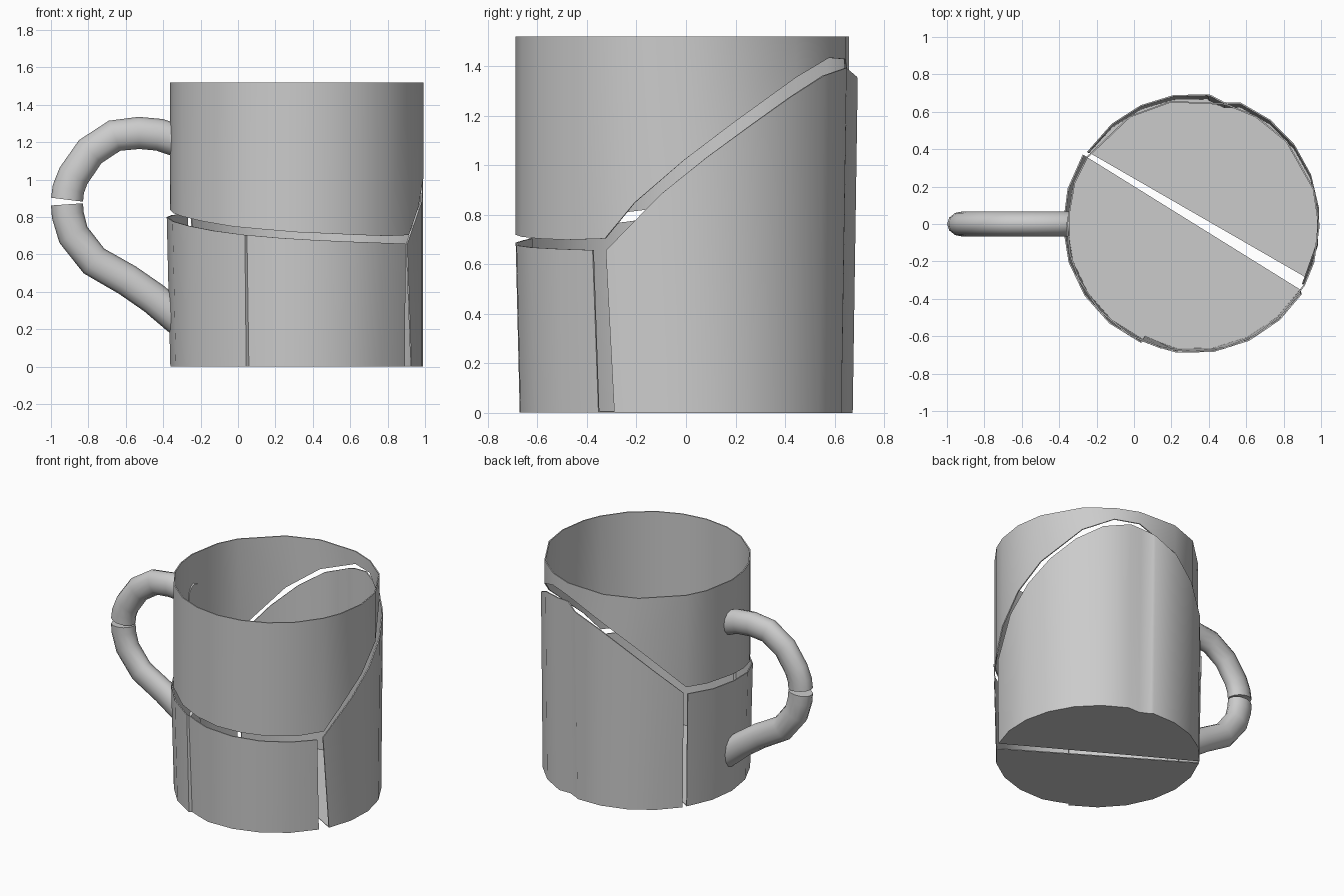
import bpy, bmesh, math
from mathutils import Vector

if "Cube" in bpy.data.objects:
    bpy.data.objects.remove(bpy.data.objects["Cube"])

CX = 0.315          # mug axis
TOP = 1.52
GAP = 0.019         # half height of the crack

# crack height around the wall: (angle in degrees, z)
CRACK = [(-28, .685), (-17, .83), (0, 1.0), (17, 1.15), (42, 1.335), (60, 1.415), (75, 1.41),
         (100, 1.29), (120, 1.13), (147, .84), (180, .82), (205, .785), (240, .73),
         (270, .70), (300, .685), (332, .675)]


def crack(a):
    for (a0, z0), (a1, z1) in zip(CRACK, CRACK[1:]):
        if a <= a1:
            return max(z0 + (z1 - z0) * (a - a0) / (a1 - a0), .675)
    return CRACK[-1][1]


def finish(name, bm, angle=40, thickness=0):
    me = bpy.data.meshes.new(name)
    bm.to_mesh(me)
    bm.free()
    ob = bpy.data.objects.new(name, me)
    bpy.context.collection.objects.link(ob)
    bpy.ops.object.select_all(action='DESELECT')
    ob.select_set(True)
    bpy.context.view_layer.objects.active = ob
    if thickness:
        mod = ob.modifiers.new("thickness", 'SOLIDIFY')
        mod.thickness = thickness
        mod.offset = -1
        bpy.ops.object.modifier_apply(modifier=mod.name)
    bpy.ops.object.shade_smooth_by_angle(angle=math.radians(angle))
    return ob


def shard(name, angles, low, high, radius, cy=lambda z: 0.0, floor=False, closed=False,
          dents=(), lean=(0, 0)):
    """Piece of curved wall between two height functions, optional floor.
    lean turns the top of the first and last edge by some degrees."""
    bm = bmesh.new()

    def point(a, z, base):
        r = radius(z)
        for da, depth_low, depth_high in dents:
            if abs(base - da) < 0.1:
                r -= depth_low + (depth_high - depth_low) * z / TOP
        t = math.radians(a)
        return bm.verts.new((CX + r * math.cos(t), cy(z) + r * math.sin(t), z))

    n = len(angles)
    tops = list(angles)
    tops[0] += lean[0]
    tops[-1] += lean[1]
    bot = [point(a, low(a), a) for a in angles]
    top = [point(t, high(t), a) for t, a in zip(tops, angles)]
    for i in range(n if closed else n - 1):
        j = (i + 1) % n
        bm.faces.new((bot[i], bot[j], top[j], top[i]))
    if floor:
        bm.faces.new(bot[::-1])
    return finish(name, bm, 40, 0.008)


def lerp_angles(a, b, extra, step=16):
    n = round((b - a) / step)
    return sorted([a + (b - a) * i / n for i in range(n + 1)] + list(extra))


# upper ring of the mug, whole all the way round
ring = [a for a, z in CRACK[:-1]] + [160, 193, 222, 255, 285, 316]
shard("upper_shard", sorted(ring), lambda a: crack(a) + GAP, lambda a: TOP,
      lambda z: 0.678, cy=lambda z: -0.01, closed=True)

# tall back shard with half of the floor
shard("back_shard", lerp_angles(-25.3, 145.4, [75, 82]), lambda a: 0.0, lambda a: crack(a) - GAP,
      lambda z: 0.678, cy=lambda z: 0.015 * z, floor=True,
      dents=[(75, .03, .025), (82, .01, .0)], lean=(-4.2, 1.2))

# short front shard with the other half of the floor
shard("front_shard", lerp_angles(147.8, 328.5, [247, 254]), lambda a: 0.002, lambda a: crack(a) - GAP,
      lambda z: 0.677 + 0.024 * z, floor=True, dents=[(247, .02, .0), (254, .015, .0)],
      lean=(0, -1.5))


def tube(name, path, ry=0.068, rp=0.086, sides=12):
    """Oval tube along a path in the x-z plane, cut off flat at the mug wall."""
    bm = bmesh.new()
    pts = [Vector((x, 0, z)) for x, z in path]
    rings = []
    for i, p in enumerate(pts):
        d = (pts[min(i + 1, len(pts) - 1)] - pts[max(i - 1, 0)]).normalized()
        side = Vector((-d.z, 0, d.x))
        rings.append([bm.verts.new(p + side * rp * math.cos(t) + Vector((0, ry * math.sin(t), 0)))
                      for t in (2 * math.pi * k / sides for k in range(sides))])
    for r0, r1 in zip(rings, rings[1:]):
        for k in range(sides):
            m = (k + 1) % sides
            bm.faces.new((r0[k], r0[m], r1[m], r1[k]))
    bm.faces.new(rings[0])
    bm.faces.new(rings[-1])
    bmesh.ops.bisect_plane(bm, geom=bm.verts[:] + bm.edges[:] + bm.faces[:],
                           plane_co=(-.345, 0, 0), plane_no=(1, 0, 0), clear_outer=True)
    bmesh.ops.holes_fill(bm, edges=[e for e in bm.edges if e.is_boundary])
    bmesh.ops.recalc_face_normals(bm, faces=bm.faces)
    return finish(name, bm, 50)


# handle, snapped in two
tube("upper_handle", [(-.30, 1.20), (-.42, 1.24), (-.53, 1.25), (-.66, 1.235), (-.79, 1.15),
                      (-.88, 1.02), (-.907, .95), (-.914, .893)])
tube("lower_handle", [(-.914, .868), (-.91, .81), (-.88, .705), (-.77, .565), (-.59, .462),
                      (-.45, .365), (-.22, .17)])
